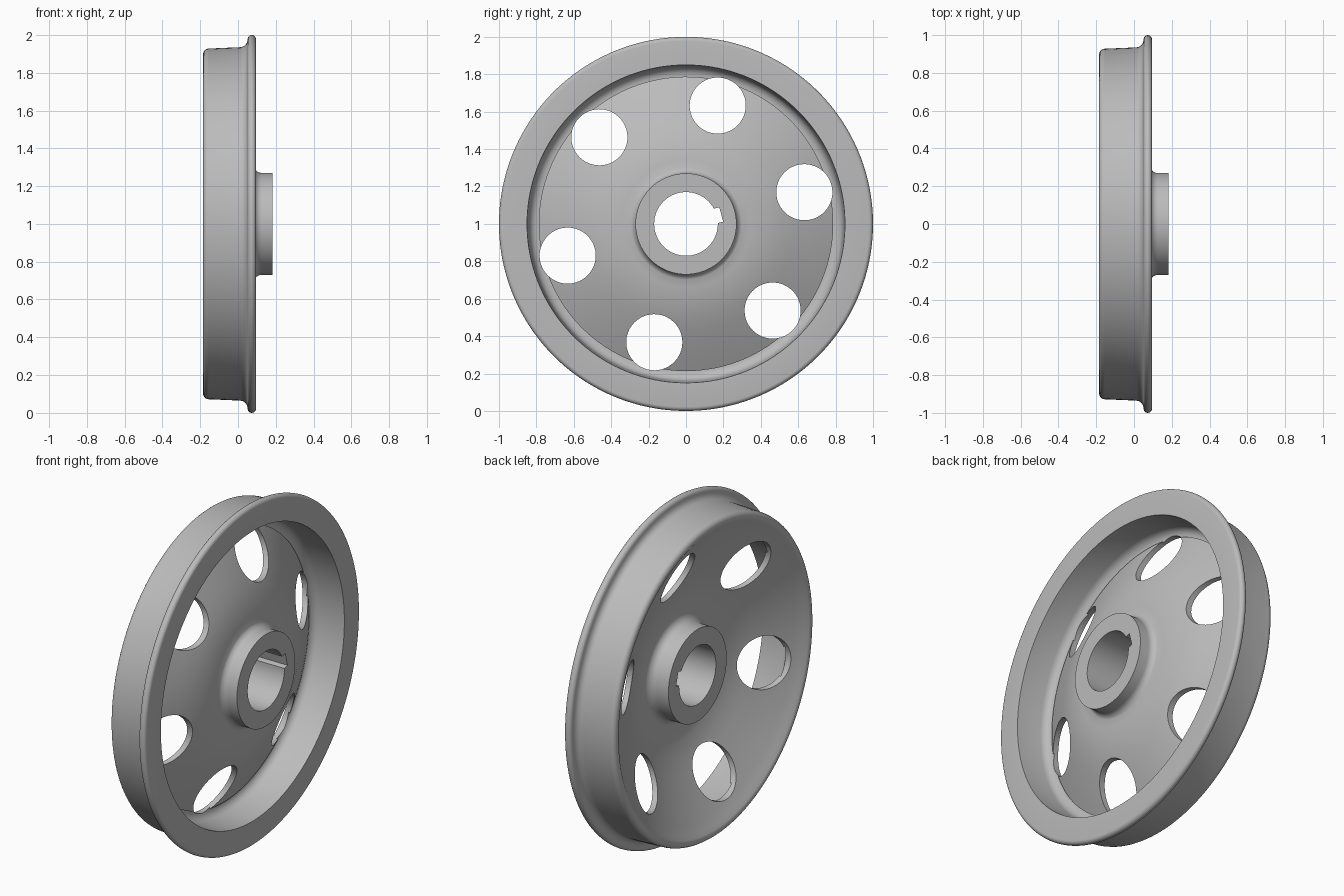
import bpy, bmesh, math
from mathutils import Vector

cube = bpy.data.objects.get("Cube")
if cube:
    bpy.data.objects.remove(cube, do_unlink=True)

CENTRE_Z = 1.0
HOLE_START = math.radians(15)
WEB_THICKNESS = 0.035

grey = bpy.data.materials.new("cast_grey")
grey.use_nodes = True
grey.diffuse_color = (0.5, 0.5, 0.5, 1)
grey.node_tree.nodes["Principled BSDF"].inputs["Base Color"].default_value = (0.5, 0.5, 0.5, 1)


def arc(cx, cr, radius, start, end, steps=6):
    """Points (x, r) on a profile fillet, angles in degrees."""
    angles = [math.radians(start + (end - start) * i / steps) for i in range(steps + 1)]
    return [(cx + radius * math.cos(a), cr + radius * math.sin(a)) for a in angles]


def make_object(name, bm):
    bmesh.ops.recalc_face_normals(bm, faces=bm.faces)
    mesh = bpy.data.meshes.new(name)
    bm.to_mesh(mesh)
    bm.free()
    obj = bpy.data.objects.new(name, mesh)
    bpy.context.collection.objects.link(obj)
    mesh.materials.append(grey)
    return obj


def revolve(name, profile, segments=144):
    """Closed (x, radius) profile turned about the axle."""
    bm = bmesh.new()
    rings = []
    for i in range(segments):
        a = math.tau * (i + 0.37) / segments
        rings.append([bm.verts.new((x, r * math.cos(a), CENTRE_Z + r * math.sin(a)))
                      for x, r in profile])
    n = len(profile)
    for i in range(segments):
        p, q = rings[i], rings[(i + 1) % segments]
        for j in range(n):
            k = (j + 1) % n
            bm.faces.new((p[j], p[k], q[k], q[j]))
    return make_object(name, bm)


def add_prism(bm, points):
    """Outline in the wheel plane, extruded right through the wheel."""
    face = bm.faces.new([bm.verts.new((-0.5, y, CENTRE_Z + z)) for y, z in points])
    out = bmesh.ops.extrude_face_region(bm, geom=[face])
    verts = [v for v in out["geom"] if isinstance(v, bmesh.types.BMVert)]
    bmesh.ops.translate(bm, verts=verts, vec=Vector((1, 0, 0)))


# Dished web, outer face, from the hub outwards
web = [(0.085, 0.34), (0.071, 0.42), (0.045, 0.505), (0.012, 0.58),
       (-0.023, 0.655), (-0.06, 0.73), (-0.09, 0.787)]

# Wheel section: bore, hub, web, rim, flange, tread, then back to the hub
profile = [(-0.075, 0.17), (0.182, 0.17), (0.182, 0.27), (0.125, 0.27)]
profile += arc(0.125, 0.31, 0.04, 265, 200)
profile += web
profile += arc(-0.05, 0.79, 0.05, 205, 95)[1:]
profile += [(0.095, 0.85)]
profile += arc(0.073, 0.978, 0.022, 0, 180, 10)
profile += arc(0.01, 0.975, 0.04, -10, -85)
profile += [(-0.155, 0.928)]
profile += arc(-0.155, 0.898, 0.03, 95, 215)
profile += [(-0.165, 0.86), (-0.137, 0.81)]
profile += [(x - WEB_THICKNESS, r) for x, r in reversed(web[:-1])]
profile += arc(0.0, 0.318, 0.048, 10, -90)
profile += [(-0.075, 0.27)]
wheel = revolve("wheel", profile)

# Six lightening holes and a keyway in the bore
cutter_mesh = bmesh.new()
for i in range(6):
    a = HOLE_START + math.tau * i / 6
    cy, cz = 0.655 * math.cos(a), 0.655 * math.sin(a)
    add_prism(cutter_mesh, [
        (cy + 0.15 * math.cos(t), cz + 0.15 * math.sin(t))
        for t in (math.tau * (k + 0.21) / 48 for k in range(48))])
ca, sa = math.cos(HOLE_START), math.sin(HOLE_START)
add_prism(cutter_mesh, [
    (u * ca - v * sa, u * sa + v * ca)
    for u, v in ((0.1, -0.04), (0.195, -0.04), (0.195, 0.04), (0.1, 0.04))])
cutter = make_object("hole_cutter", cutter_mesh)
cutter.hide_render = True

bpy.context.view_layer.objects.active = wheel
cut = wheel.modifiers.new("cut", "BOOLEAN")
cut.operation = "DIFFERENCE"
cut.solver = "EXACT"
cut.object = cutter
bpy.ops.object.modifier_apply(modifier=cut.name)
bpy.data.objects.remove(cutter, do_unlink=True)

# Smooth casting with crisp machined edges
bpy.ops.object.select_all(action="DESELECT")
wheel.select_set(True)
bpy.ops.object.shade_smooth_by_angle(angle=math.radians(35))
